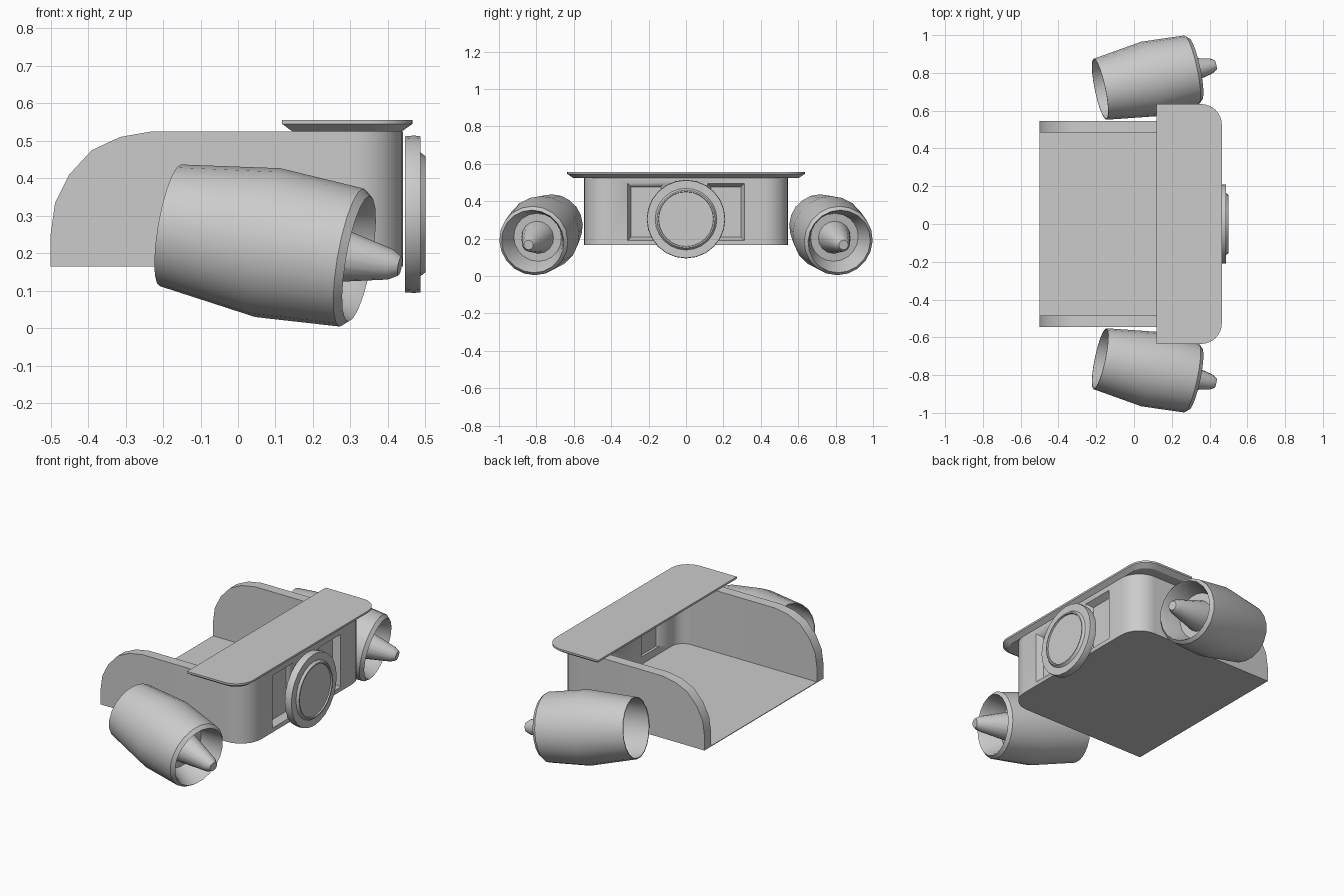
import bpy, bmesh, math
from mathutils import Vector

if "Cube" in bpy.data.objects:
    bpy.data.objects.remove(bpy.data.objects["Cube"])


def finish(name, bm, angle=30):
    bmesh.ops.remove_doubles(bm, verts=bm.verts, dist=1e-5)
    bmesh.ops.recalc_face_normals(bm, faces=bm.faces)
    me = bpy.data.meshes.new(name)
    bm.to_mesh(me)
    bm.free()
    ob = bpy.data.objects.new(name, me)
    bpy.context.collection.objects.link(ob)
    bpy.ops.object.select_all(action='DESELECT')
    bpy.context.view_layer.objects.active = ob
    ob.select_set(True)
    bpy.ops.object.shade_smooth_by_angle(angle=math.radians(angle))
    return ob


def loft(name, rings, closed=False):
    """Join equal rings of points; cap the ends, or close into a loop."""
    bm = bmesh.new()
    vs = [[bm.verts.new(p) for p in r] for r in rings]
    n = len(vs[0])
    pairs = list(zip(vs, vs[1:])) + ([(vs[-1], vs[0])] if closed else [])
    for a, b in pairs:
        for i in range(n):
            j = (i + 1) % n
            bm.faces.new((a[i], a[j], b[j], b[i]))
    if not closed:
        bm.faces.new(vs[0])
        bm.faces.new(vs[-1])
    return finish(name, bm)


def revolve(name, profile, origin, axis, sides):
    """Spin (distance, radius) points round an axis."""
    q = Vector(axis).to_track_quat('X', 'Z')
    bm = bmesh.new()
    pts = [bm.verts.new(Vector(origin) + q @ Vector((t, 0, r))) for t, r in profile]
    edges = [bm.edges.new(e) for e in zip(pts, pts[1:])]
    bmesh.ops.spin(bm, geom=pts + edges, cent=origin, axis=Vector(axis).normalized(),
                   angle=2 * math.pi, steps=sides, use_duplicate=False)
    bmesh.ops.remove_doubles(bm, verts=bm.verts, dist=1e-5)
    return finish(name, bm)


def box(name, x0, x1, y0, y1, z0, z1, taper=0.0):
    rings = []
    for x, t in ((x0, taper), (x1, 0)):
        rings.append([(x, y0 + t, z0 + t), (x, y1 - t, z0 + t),
                      (x, y1 - t, z1 - t), (x, y0 + t, z1 - t)])
    return loft(name, rings)


# U-shaped wall with rounded rear ends and rounded front corners
B, T, W = 0.165, 0.525, 0.06
rear = [(-.5, .25), (-.488, .335), (-.45, .41), (-.39, .475), (-.315, .51), (-.23, T)]
side = [((x, -.545), (x, -.545 + W), z) for x, z in rear]
for k in range(9):
    a = math.radians(-90 + k * 11.25)
    c, s = math.cos(a), math.sin(a)
    side.append(((.31 + .13 * c, -.415 + .13 * s), (.31 + .07 * c, -.415 + .07 * s), T))
side += [((o[0], -o[1]), (i[0], -i[1]), z) for o, i, z in reversed(side)]
wall = loft("body_wall", [[(*o, B), (*o, z), (*i, z), (*i, B)] for o, i, z in side])

# Recessed windows in the front wall
for s in (-1, 1):
    y0, y1 = sorted((s * .115, s * .312))
    cutters = [box("window_cutter", .395, .4405, y0, y1, .19, .495, .022),
               box("window_cutter", .36, .397, y0 + .022, y1 - .022, .212, .473)]
    for c in cutters:
        c.hide_render = True
        m = wall.modifiers.new("window", 'BOOLEAN')
        m.operation, m.object, m.solver = 'DIFFERENCE', c, 'EXACT'
        bpy.context.view_layer.objects.active = wall
        bpy.ops.object.modifier_apply(modifier=m.name)
        bpy.data.objects.remove(c)
    box("window_panel", .395, .402, y0 + .015, y1 - .015, .205, .48)


def plan(x0, x1, hy, r, z):
    """Outline with the two front corners rounded."""
    pts = [(x0, -hy, z)]
    for sgn, a0 in ((-1, -90), (1, 0)):
        for k in range(9):
            a = math.radians(a0 + k * 11.25)
            pts.append((x1 - r + r * math.cos(a), sgn * (hy - r) + r * math.sin(a), z))
    return pts + [(x0, hy, z)]


# Floor and overhanging lid
loft("floor", [plan(-.5, .44, .545, .13, B), plan(-.5, .44, .545, .13, B + .004)])
loft("lid", [plan(.145, .437, .605, .085, T), plan(.118, .465, .635, .11, .545),
             plan(.118, .465, .635, .11, .556)])

# Round front lamp
revolve("front_lamp", [(.445, 0), (.445, .208), (.47, .21), (.487, .208), (.487, .165),
                       (.5, .155), (.5, .148), (.492, .146), (.492, 0)],
        (0, 0, .304), (1, 0, 0), 24)

# Splayed engine pods with nose spikes
for s, label in ((-1, "left"), (1, "right")):
    centre, axis = (.318, s * .818, .186), (.965, s * .203, -.171)
    revolve(label + "_engine_pod",
            [(-.13, 0), (-.13, .17), (-.247, .192), (-.516, .16), (-.516, .165),
             (-.247, .2015), (-.015, .187), (.005, .17), (-.02, .158), (-.12, .13),
             (-.12, 0)], centre, axis, 20)
    revolve(label + "_engine_spike",
            [(-.121, 0), (-.121, .088), (.092, .041), (.118, .026), (.118, 0)],
            centre, axis, 16)
